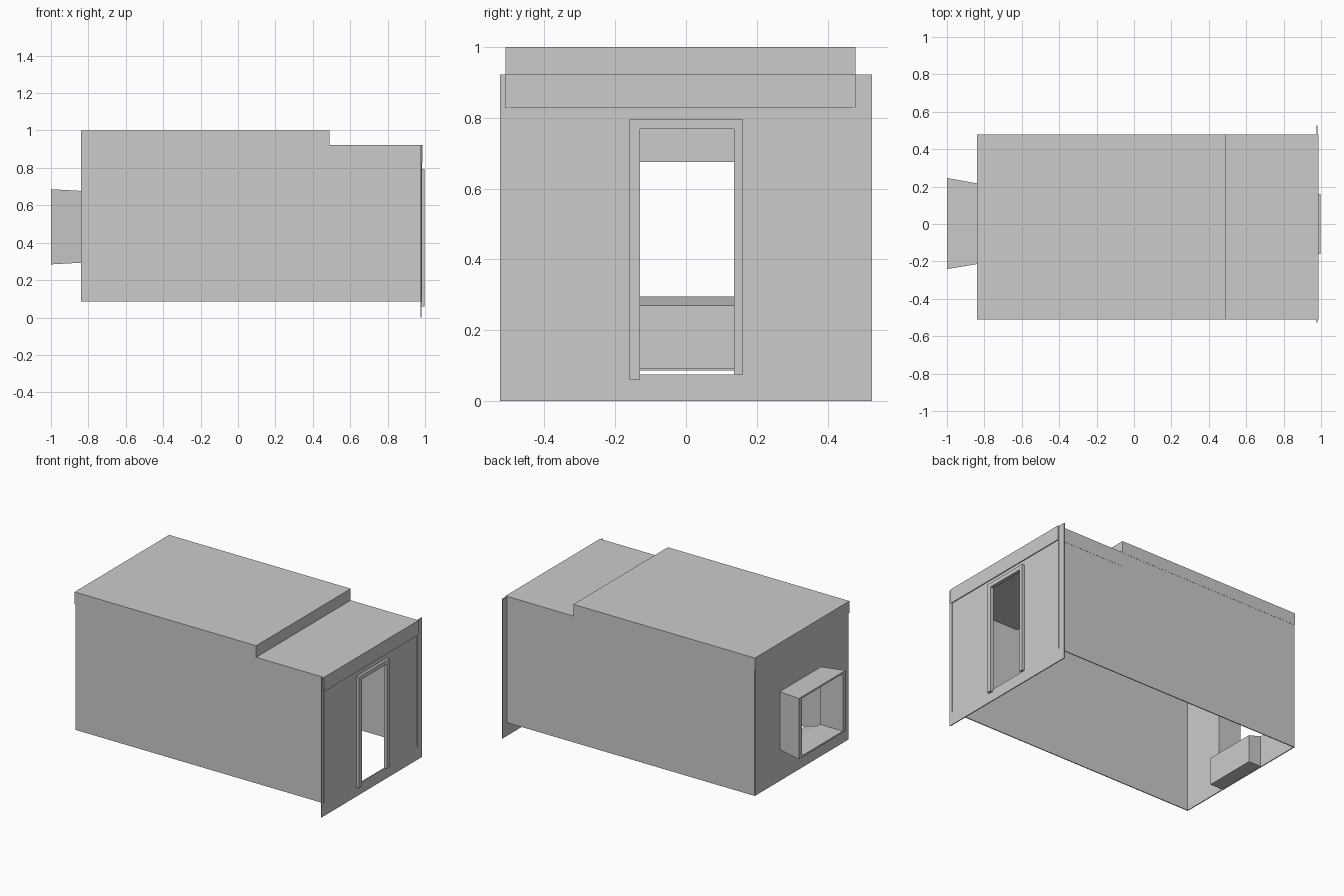
import bpy, bmesh

if "Cube" in bpy.data.objects:
    bpy.data.objects.remove(bpy.data.objects["Cube"])


def finish(name, bm):
    bmesh.ops.recalc_face_normals(bm, faces=bm.faces)
    mesh = bpy.data.meshes.new(name)
    bm.to_mesh(mesh)
    bm.free()
    obj = bpy.data.objects.new(name, mesh)
    bpy.context.collection.objects.link(obj)
    return obj


def prism(name, profile, y0, y1):
    """Extrude an (x, z) profile along y."""
    bm = bmesh.new()
    face = bm.faces.new([bm.verts.new((x, y0, z)) for x, z in profile])
    new = bmesh.ops.extrude_face_region(bm, geom=[face])["geom"]
    verts = [g for g in new if isinstance(g, bmesh.types.BMVert)]
    bmesh.ops.translate(bm, verts=verts, vec=(0, y1 - y0, 0))
    return finish(name, bm)


def box(name, x, y, z):
    return prism(name, [(x[0], z[0]), (x[1], z[0]), (x[1], z[1]), (x[0], z[1])], *y)


def holed_panel(name, x0, x1, outer0, outer1, hole):
    """Panel facing x with a rectangular hole; rectangles are (y0, y1, z0, z1)."""
    bm = bmesh.new()

    def loop(x, r):
        corners = ((r[0], r[2]), (r[1], r[2]), (r[1], r[3]), (r[0], r[3]))
        return [bm.verts.new((x, y, z)) for y, z in corners]

    loops = [loop(x0, outer0), loop(x1, outer1), loop(x1, hole), loop(x0, hole)]
    for a, b in zip(loops, loops[1:] + loops[:1]):
        for i in range(4):
            j = (i + 1) % 4
            bm.faces.new((a[i], a[j], b[j], b[i]))
    return finish(name, bm)


# Side walls, stepped down at the door end
wall = [(-0.838, 0.086), (0.984, 0.086), (0.984, 0.90), (0.487, 0.90),
        (0.487, 0.98), (-0.838, 0.98)]
for name, y in (("front_side_wall", -0.505), ("back_side_wall", 0.472)):
    prism(name, wall, y, y + 0.006)

# Stepped roof slabs; the lower one shows through the door wall
box("high_roof", (-0.84, 0.49), (-0.51, 0.479), (0.92, 1.0))
box("low_roof", (0.485, 0.987), (-0.51, 0.479), (0.828, 0.923))

# Door wall
plate = (-0.526, 0.526, 0.0, 0.922)
holed_panel("door_wall", 0.975, 0.981, plate, plate, (-0.13, 0.135, 0.075, 0.768))

# Door frame
box("left_door_jamb", (0.978, 0.998), (-0.16, -0.13), (0.06, 0.795))
box("right_door_jamb", (0.978, 0.998), (0.135, 0.161), (0.075, 0.795))
box("door_header", (0.978, 0.998), (-0.13, 0.135), (0.768, 0.795))

# Window wall and its flared outer surround
window = (-0.212, 0.215, 0.295, 0.675)
end = (-0.5, 0.473, 0.086, 0.925)
holed_panel("window_wall", -0.839, -0.833, end, end, window)
holed_panel("window_surround", -1.0, -0.838, (-0.241, 0.246, 0.284, 0.686),
            (-0.214, 0.217, 0.293, 0.677), window)

# Window seat with a sloping top
prism("window_seat", [(-0.834, 0.09), (-0.745, 0.09), (-0.745, 0.27), (-0.834, 0.295)],
      -0.185, 0.17)
